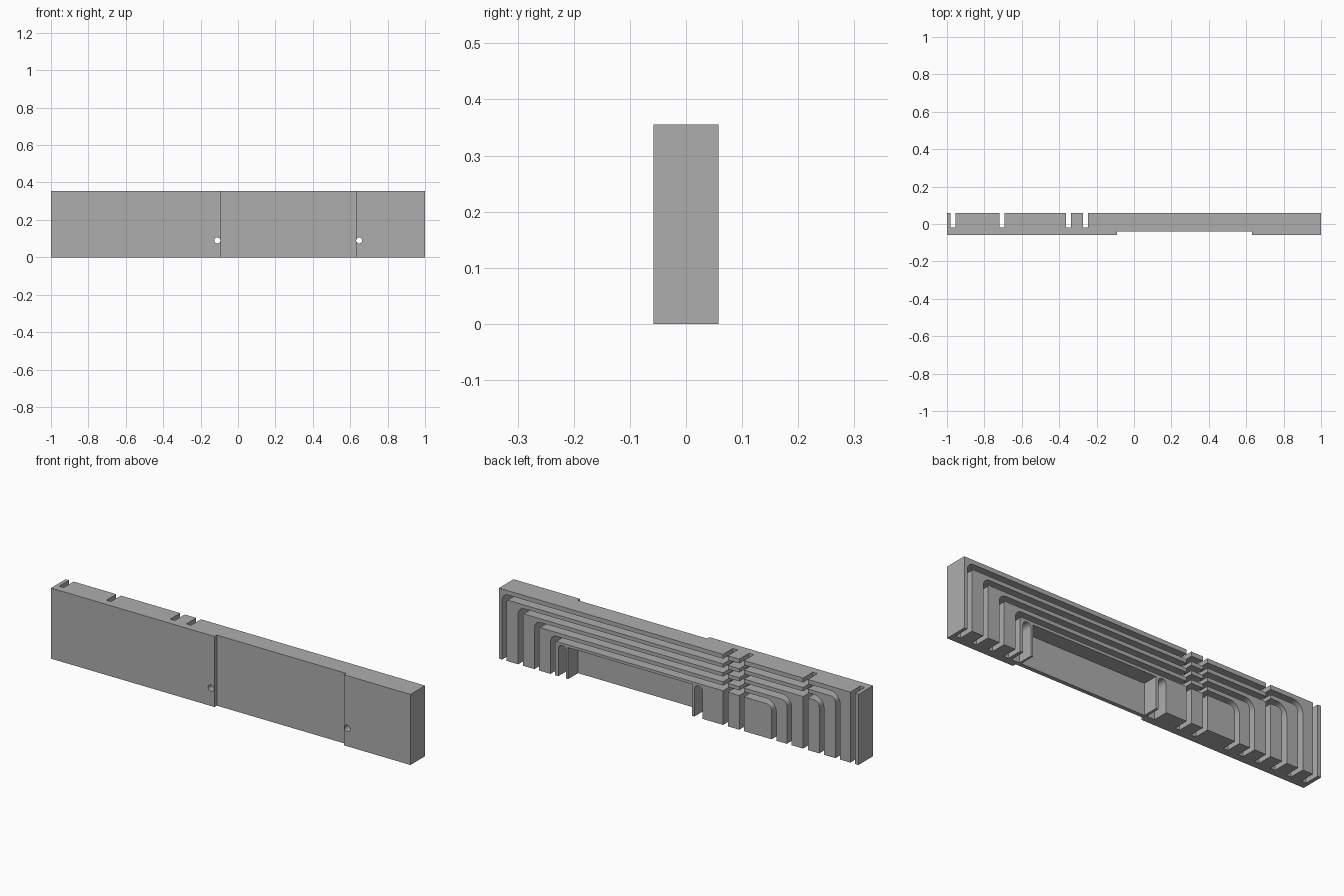
import bpy, bmesh, math

cube = bpy.data.objects.get("Cube")
if cube:
    bpy.data.objects.remove(cube, do_unlink=True)

BACK, FRONT, FLOOR, TOP = 0.058, -0.058, -0.02, 0.355
GROOVE = 0.026   # groove width
BELOW = -0.05    # cutters overshoot the block

grey = bpy.data.materials.new("plain grey")
grey.use_nodes = True
colour = (0.42, 0.42, 0.42, 1)
grey.diffuse_color = colour
grey.node_tree.nodes["Principled BSDF"].inputs["Base Color"].default_value = colour


def prism(name, outline, y0, y1):
    """Extrude an x-z outline from y0 to y1."""
    bm = bmesh.new()
    face = bm.faces.new([bm.verts.new((x, y0, z)) for x, z in outline])
    result = bmesh.ops.extrude_face_region(bm, geom=[face])
    moved = [g for g in result["geom"] if isinstance(g, bmesh.types.BMVert)]
    bmesh.ops.translate(bm, verts=moved, vec=(0, y1 - y0, 0))
    bmesh.ops.recalc_face_normals(bm, faces=bm.faces)
    mesh = bpy.data.meshes.new(name)
    bm.to_mesh(mesh)
    bm.free()
    mesh.materials.append(grey)
    obj = bpy.data.objects.new(name, mesh)
    bpy.context.collection.objects.link(obj)
    return obj


def rect(x0, x1, z0, z1):
    return [(x0, z0), (x1, z0), (x1, z1), (x0, z1)]


def arch(x0, x1, top, r0, r1, steps=8):
    """Upside-down U from the bottom at x0, over, and down at x1 (x0 < x1)."""
    pts = [(x0, BELOW)]
    for cx, r, start in ((x0 + r0, r0, math.pi), (x1 - r1, r1, math.pi / 2)):
        for i in range(steps + 1):
            a = start - i / steps * math.pi / 2
            p = (cx + r * math.cos(a), top - r + r * math.sin(a))
            if math.dist(p, pts[-1]) > 1e-5:
                pts.append(p)
    return pts + [(x1, BELOW)]


block = prism("housing_block", rect(-1, 1, 0, TOP), FRONT, BACK)


def cut(outline, y0, y1):
    cutter = prism("cutter", outline, y0, y1)
    cutter.hide_render = True
    mod = block.modifiers.new("cut", "BOOLEAN")
    mod.operation, mod.solver, mod.object = "DIFFERENCE", "EXACT", cutter
    bpy.ops.object.select_all(action="DESELECT")
    bpy.context.view_layer.objects.active = block
    block.select_set(True)
    bpy.ops.object.modifier_apply(modifier=mod.name)
    bpy.data.objects.remove(cutter, do_unlink=True)


# shallow front recess across the full height
cut(rect(-0.09, 0.63, -0.1, 0.5), FRONT - 0.1, -0.04)

# nested cable grooves on the back, rounded at both turns
h = GROOVE / 2
for i, right_end in enumerate((-0.885, -0.795, -0.615, -0.53)):
    left_end, level = 0.97 - 0.09 * i, 0.32 - 0.045 * i
    outer = arch(right_end - h, left_end + h, level + h, 0.055, 0.035)
    inner = arch(right_end + h, left_end - h, level - h, 0.055 - GROOVE, 0.035 - GROOVE)
    cut(outer + inner[::-1], FLOOR, BACK + 0.1)

# straight grooves running from top to bottom
for x in (-0.968, -0.705, -0.35, -0.26):
    cut(rect(x - h, x + h, BELOW, 0.5), FLOOR, BACK + 0.1)

# large pocket open at the bottom
cut(rect(-0.075, 0.615, BELOW, 0.158), FLOOR, BACK + 0.1)

# round-topped slots, each with a hole through to the front
for x in (-0.11, 0.648):
    cut(arch(x - 0.022, x + 0.022, 0.16, 0.022, 0.022), FLOOR, BACK + 0.1)
    hole = [(x + 0.016 * math.cos(k * math.pi / 12), 0.09 + 0.016 * math.sin(k * math.pi / 12))
            for k in range(24)]
    cut(hole, FRONT - 0.1, 0.0)

bpy.ops.object.shade_smooth_by_angle(angle=math.radians(25))
